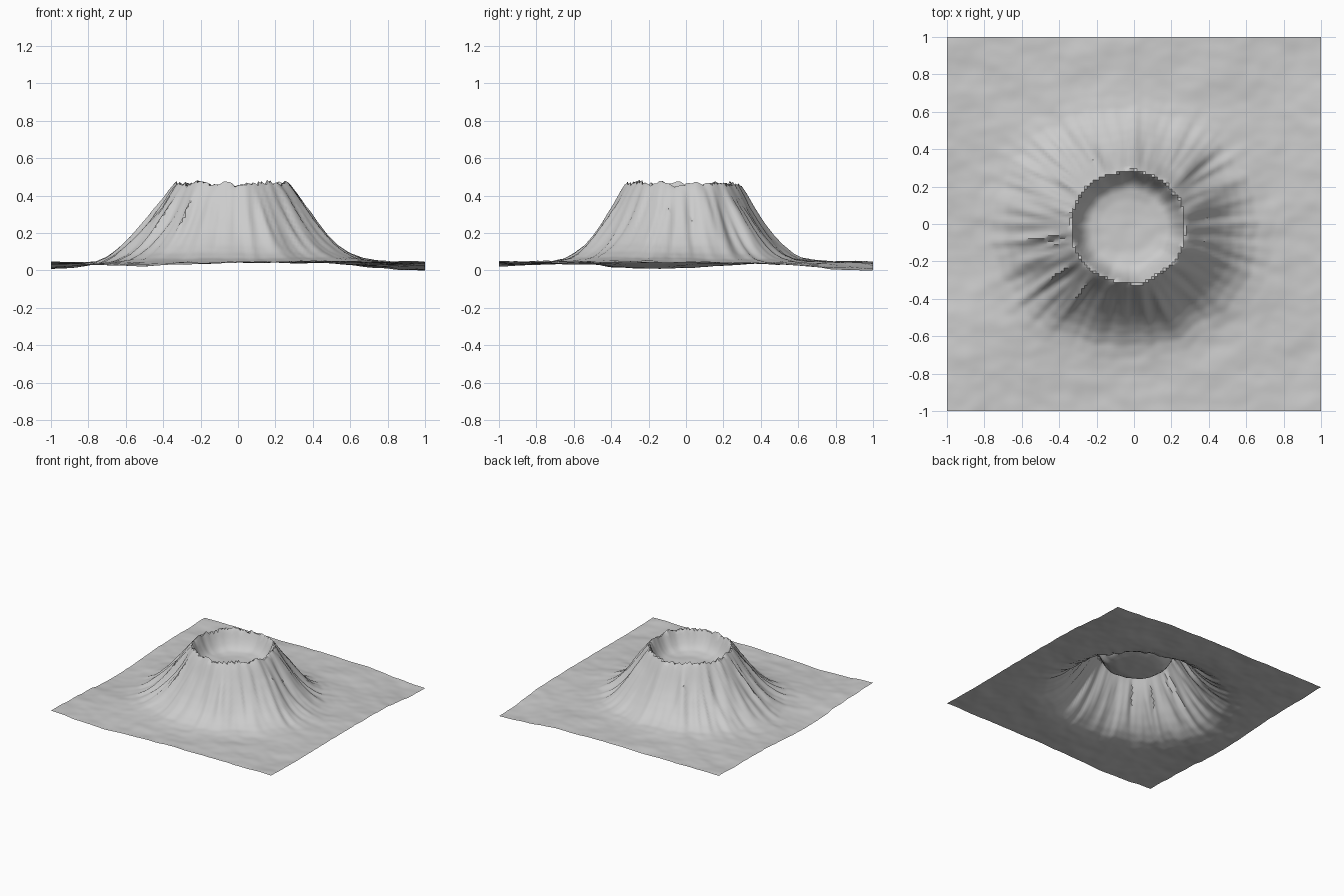
import bpy, bmesh
from math import atan2, cos, sin, hypot, exp
from mathutils import Vector, noise

if "Cube" in bpy.data.objects:
    bpy.data.objects.remove(bpy.data.objects["Cube"])

N = 128                      # grid cells per side
CX, CY = -0.03, -0.015       # crater centre

# Height above the plain: outer flank by distance from rim, crater by radius share
FLANK = [(0, .42), (.03, .372), (.075, .29), (.125, .212), (.175, .143), (.225, .087),
         (.275, .046), (.33, .018), (.40, .005), (.5, 0)]
CRATER = [(0, .262), (.5, .268), (.7, .28), (.8, .302), (.9, .35), (1, .42)]


def interp(profile, t):
    for (a, u), (b, v) in zip(profile, profile[1:]):
        if t <= b:
            return u + (v - u) * (t - a) / (b - a)
    return profile[-1][1]


def n(x, y, z=0.0):
    return noise.noise(Vector((x, y, z)))


def bump(x, y, px, py, w):
    return exp(-((x - px) ** 2 + (y - py) ** 2) / (w * w))


# Gently rolling plain
def plain(x, y):
    z = 0.054 - 0.045 * bump(x, y, 1, 1, .45) - 0.032 * bump(x, y, -1.05, -.15, .4)
    z -= 0.018 * bump(x, y, -.5, -1.05, .4)
    z += 0.012 * n(x * 1.6 + 3, y * 1.6) + 0.007 * n(x * 5, y * 7, 2)
    return z + 0.003 * n(x * 12, y * 16, 5)


# Cone with gullies, ragged rim and bowl-shaped crater
def cone(x, y):
    dx, dy = x - CX, y - CY
    r, a = hypot(dx, dy), atan2(dy, dx)
    c, s = cos(a), sin(a)
    rim = 0.302 + 0.012 * n(c * 2, s * 2, 7) + 0.006 * n(c * 7, s * 7, 1)
    rim_z = 0.02 * n(c * 2.5, s * 2.5, 4) + 0.016 * n(c * 10, s * 10, 9)
    if r < rim:
        t = r / rim
        return interp(CRATER, t) + rim_z * t ** 6 + 0.008 * n(x * 5, y * 5, 3)
    d = (r - rim) / (1 + 0.235 * c * c - 0.065 * c)
    gully = 0.6 * n(c * 6, s * 6, r * 1.5) + 0.5 * n(c * 13, s * 13, r * 3)
    strength = 0.5 + 0.5 * min(1, abs(c) * 1.3)
    d += 0.05 * gully * strength * min(1, d / .1)
    return interp(FLANK, max(d, 0)) + rim_z * exp(-d / .06)


bm = bmesh.new()
bmesh.ops.create_grid(bm, x_segments=N, y_segments=N, size=1)
for v in bm.verts:
    v.co.z = plain(v.co.x, v.co.y) + cone(v.co.x, v.co.y)
low = min(v.co.z for v in bm.verts)
for v in bm.verts:
    v.co.z -= low

mesh = bpy.data.meshes.new("volcano_terrain")
bm.to_mesh(mesh)
bm.free()
terrain = bpy.data.objects.new("volcano_terrain", mesh)
bpy.context.collection.objects.link(terrain)
bpy.context.view_layer.objects.active = terrain
terrain.select_set(True)
bpy.ops.object.shade_smooth_by_angle(angle=0.7)
